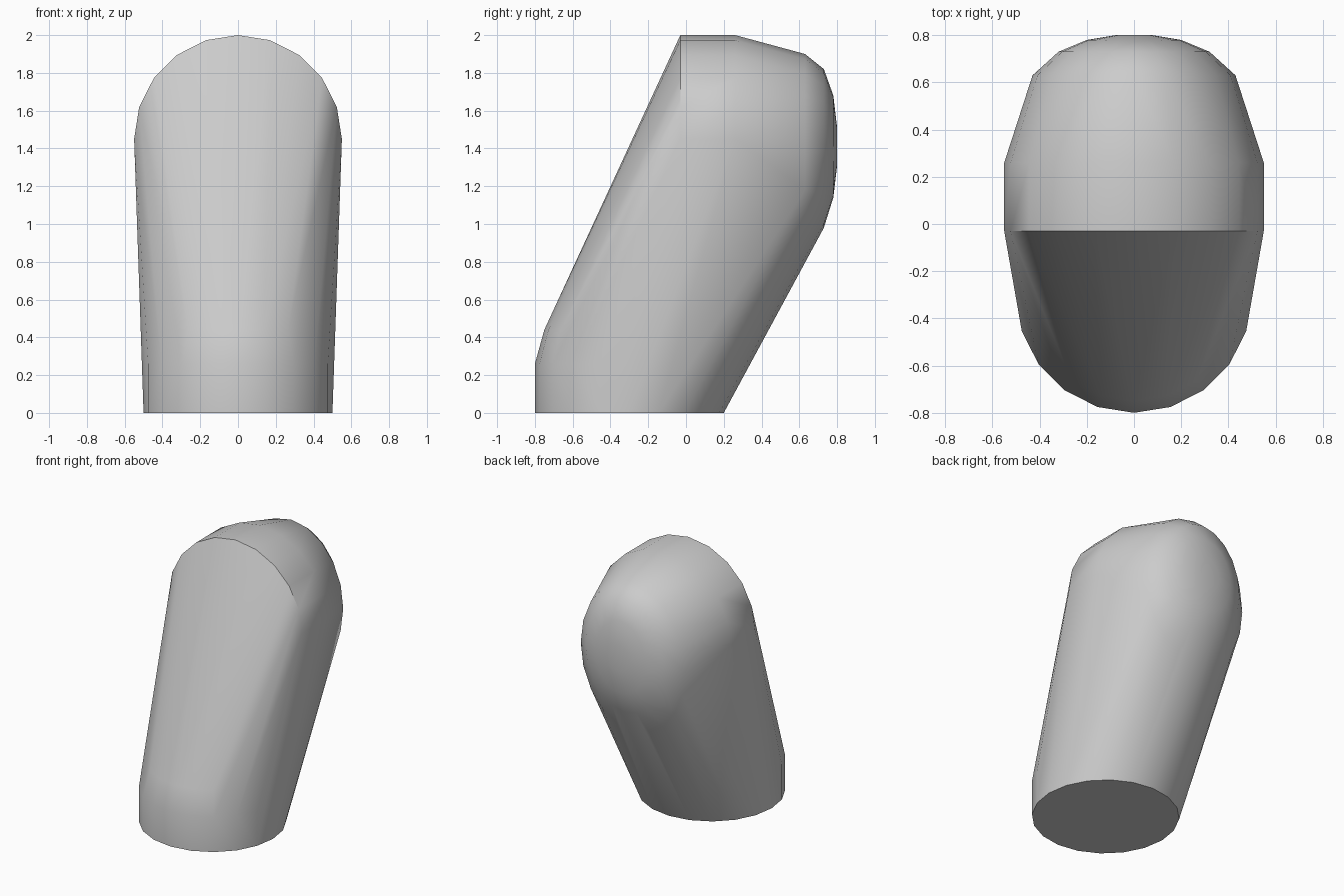
import bpy, bmesh, math

cube = bpy.data.objects.get("Cube")
if cube:
    bpy.data.objects.remove(cube, do_unlink=True)

grey = bpy.data.materials.new("light grey")
grey.use_nodes = True
colour = (0.6, 0.6, 0.6, 1)
grey.diffuse_color = colour
grey.node_tree.nodes["Principled BSDF"].inputs["Base Color"].default_value = colour

SIDES = 20
bm = bmesh.new()


def flat_ring(y, z, r):
    """Horizontal circle of points."""
    for i in range(SIDES):
        a = math.tau * i / SIDES
        bm.verts.new((r * math.cos(a), y + r * math.sin(a), z))


def upright_ring(y, z, rx, rz, part=1.0):
    """Upright ellipse facing front; part=0.5 makes only the upper arch."""
    for i in range(int(SIDES * part) + (part < 1)):
        a = math.tau * i / SIDES
        bm.verts.new((rx * math.cos(a), y, z + rz * math.sin(a)))


# Round foot with a short upright toe
for z, r in ((0, 0.5), (0.26, 0.5), (0.44, 0.45)):
    flat_ring(-0.3, z, r)

# Arched top, from the front crease to the middle
for y in (-0.03, 0.26):
    upright_ring(y, 1.45, 0.55, 0.55, 0.5)

# Rounded back, as shrinking ellipses
for y, z, rx, rz in ((0.63, 1.35, 0.43, 0.55), (0.73, 1.40, 0.32, 0.42),
                     (0.78, 1.41, 0.2, 0.27), (0.8, 1.41, 0.08, 0.1)):
    upright_ring(y, z, rx, rz)

# Wrap the sections in one skin
hull = bmesh.ops.convex_hull(bm, input=bm.verts)
loose = set(hull["geom_interior"]) | set(hull["geom_unused"])
bmesh.ops.delete(bm, geom=[v for v in loose if isinstance(v, bmesh.types.BMVert)],
                 context="VERTS")
bmesh.ops.dissolve_limit(bm, angle_limit=math.radians(0.5),
                         verts=bm.verts, edges=bm.edges)
bmesh.ops.recalc_face_normals(bm, faces=bm.faces)

mesh = bpy.data.meshes.new("slanted_body")
bm.to_mesh(mesh)
bm.free()
mesh.materials.append(grey)
body = bpy.data.objects.new("slanted_body", mesh)
bpy.context.collection.objects.link(body)

# Smooth sides, sharp crease and base edge
bpy.ops.object.select_all(action="DESELECT")
body.select_set(True)
bpy.context.view_layer.objects.active = body
bpy.ops.object.shade_smooth_by_angle(angle=math.radians(35))
